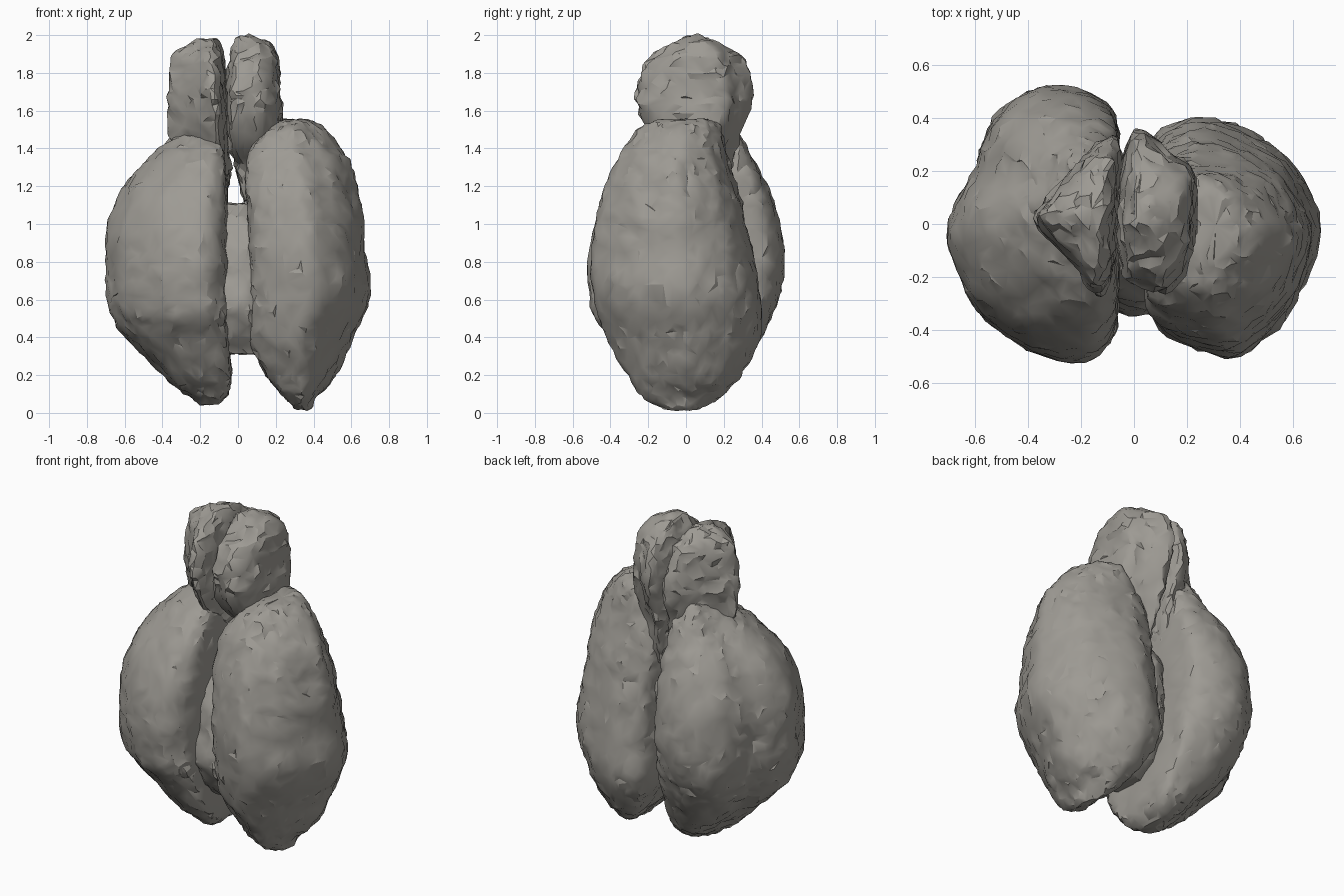
import bpy, bmesh
from math import floor
from mathutils import Vector, noise

stone = bpy.data.materials.new("stone_grey")
stone.diffuse_color = (0.34, 0.325, 0.295, 1)


def spline(p, t, closed):
    """Catmull-Rom sample of a list of tuples at t in 0..1."""
    n = len(p)
    f = t * (n if closed else n - 1)
    i = int(floor(f)) if closed else min(int(f), n - 2)
    u = f - i
    idx = [(i + k) % n if closed else max(0, min(n - 1, i + k)) for k in (-1, 0, 1, 2)]
    a, b, c, d = (p[k] for k in idx)
    return [0.5 * (2 * q + (r - o) * u + (2 * o - 5 * q + 4 * r - s) * u * u
                   + (3 * q - o - 3 * r + s) * u ** 3) for o, q, r, s in zip(a, b, c, d)]


def lobe(name, outline, rows, seed, rough=0.011, around=96, levels=88):
    """Loft a plan outline through rows (z, x0, x1, y0, y1), then roughen it."""
    ring = [spline(outline, k / around, True) for k in range(around)]
    lo = [min(p[a] for p in ring) for a in (0, 1)]
    hi = [max(p[a] for p in ring) for a in (0, 1)]
    bm = bmesh.new()
    loops = []
    for j in range(levels + 1):
        z, x0, x1, y0, y1 = spline(rows, j / levels, False)
        loops.append([bm.verts.new((x0 + (x1 - x0) * (x - lo[0]) / (hi[0] - lo[0]),
                                    y0 + (y1 - y0) * (y - lo[1]) / (hi[1] - lo[1]), z))
                      for x, y in ring])
    for a, b in zip(loops, loops[1:]):
        for k in range(around):
            m = (k + 1) % around
            bm.faces.new((a[k], a[m], b[m], b[k]))
    # closed ends
    for r in (loops[0], loops[-1]):
        c = bm.verts.new(sum((v.co for v in r), Vector()) / around)
        for k in range(around):
            bm.faces.new((r[k], r[(k + 1) % around], c))
    bmesh.ops.recalc_face_normals(bm, faces=bm.faces)
    bm.normal_update()
    # lumpy surface: broad dents plus fine crinkles
    off = Vector((seed * 7.3, seed * 3.1, seed * 5.7))
    moves = [v.normal * rough * (0.7 * noise.noise(v.co * 6 + off) + noise.noise(v.co * 15 + off)
                                 + 0.9 * noise.noise(v.co * 31 + off)) for v in bm.verts]
    for v, m in zip(bm.verts, moves):
        v.co += m
        v.co.z = max(v.co.z, 0)
    me = bpy.data.meshes.new(name)
    bm.to_mesh(me)
    bm.free()
    me.materials.append(stone)
    ob = bpy.data.objects.new(name, me)
    bpy.context.collection.objects.link(ob)
    # irregular scanned-looking facets
    dec = ob.modifiers.new("facets", 'DECIMATE')
    dec.ratio = 0.22
    bpy.ops.object.select_all(action='DESELECT')
    ob.select_set(True)
    bpy.context.view_layer.objects.active = ob
    bpy.ops.object.modifier_apply(modifier=dec.name)
    bpy.ops.object.shade_smooth_by_angle(angle=0.5)


# large left lobe, flat on its inner side
lobe("left_lobe",
     [(-.065, -.36), (-.11, -.47), (-.2, -.52), (-.36, -.49), (-.47, -.43), (-.6, -.32),
      (-.67, -.17), (-.705, -.04), (-.67, .09), (-.6, .2), (-.565, .32), (-.51, .43),
      (-.42, .5), (-.3, .53), (-.19, .51), (-.09, .45), (-.06, .32), (-.06, 0)],
     [(.045, -.20, -.11, -.08, .08), (.1, -.28, -.05, -.18, .19), (.2, -.40, -.035, -.27, .28),
      (.4, -.60, -.05, -.40, .40), (.52, -.67, -.05, -.49, .46), (.65, -.70, -.06, -.51, .50),
      (.8, -.70, -.06, -.52, .52), (1.0, -.69, -.06, -.48, .50), (1.2, -.61, -.06, -.39, .43),
      (1.35, -.47, -.07, -.27, .35), (1.44, -.37, -.09, -.15, .30), (1.51, -.29, -.14, .01, .26),
      (1.56, -.25, -.18, .1, .22)], 1)

# large right lobe
lobe("right_lobe",
     [(.05, -.28), (.115, -.39), (.245, -.45), (.39, -.48), (.51, -.39), (.6, -.28),
      (.66, -.15), (.70, 0), (.67, .11), (.62, .21), (.55, .29), (.42, .37), (.265, .41),
      (.17, .39), (.08, .34), (.05, .2), (.06, 0)],
     [(.012, .31, .37, -.12, .07), (.1, .23, .43, -.25, .20), (.2, .15, .52, -.31, .29),
      (.4, .06, .61, -.42, .39), (.62, .06, .70, -.49, .39), (.85, .06, .68, -.50, .35),
      (1.05, .05, .66, -.47, .31), (1.2, .04, .63, -.43, .27), (1.35, .05, .58, -.36, .22),
      (1.48, .13, .48, -.27, .19), (1.53, .19, .42, -.21, .16), (1.555, .25, .37, -.13, .1)], 2)

# wedge-shaped left top bulb, tapering down between the lobes
lobe("left_top_bulb",
     [(-.12, -.27), (-.25, -.13), (-.38, .01), (-.35, .08), (-.24, .21), (-.13, .32),
      (-.05, .32), (-.05, .1), (-.06, -.1)],
     [(1.15, -.12, -.06, .08, .2), (1.3, -.26, -.04, -.05, .24), (1.45, -.35, -.05, -.18, .27),
      (1.6, -.37, -.05, -.25, .32), (1.72, -.37, -.06, -.27, .32), (1.86, -.35, -.07, -.21, .27),
      (1.93, -.31, -.09, -.13, .22), (1.975, -.22, -.12, -.03, .13)], 3, .014, 60, 44)

# blocky right top bulb
lobe("right_top_bulb",
     [(-.03, -.2), (.04, -.23), (.13, -.26), (.22, -.15), (.24, .03), (.24, .2), (.14, .29),
      (.03, .37), (-.02, .3), (-.05, .1), (-.05, -.05)],
     [(1.12, .03, .09, .08, .2), (1.3, -.01, .16, .0, .24), (1.43, -.05, .22, -.15, .27),
      (1.6, -.06, .24, -.25, .34), (1.7, -.06, .225, -.26, .36), (1.83, -.05, .22, -.21, .33),
      (1.92, -.03, .20, -.12, .26), (1.97, -.01, .13, -.03, .15), (1.995, .01, .06, .0, .08)],
     4, .014, 60, 44)

# narrow core joining the two lobes, undercut below its front ledge
lobe("core",
     [(-.1, -.26), (-.06, -.32), (.05, -.33), (.1, -.26), (.1, 0), (.1, .15), (0, .22),
      (-.1, .15), (-.1, 0)],
     [(.315, -.08, .09, -.2, .0), (.38, -.1, .12, -.25, .12), (.5, -.1, .12, -.32, .2),
      (.57, -.1, .12, -.345, .22), (.7, -.1, .12, -.325, .23), (.85, -.1, .12, -.29, .22),
      (1.0, -.1, .12, -.22, .2), (1.11, -.08, .08, -.12, .12)], 5, .012, 52, 44)
